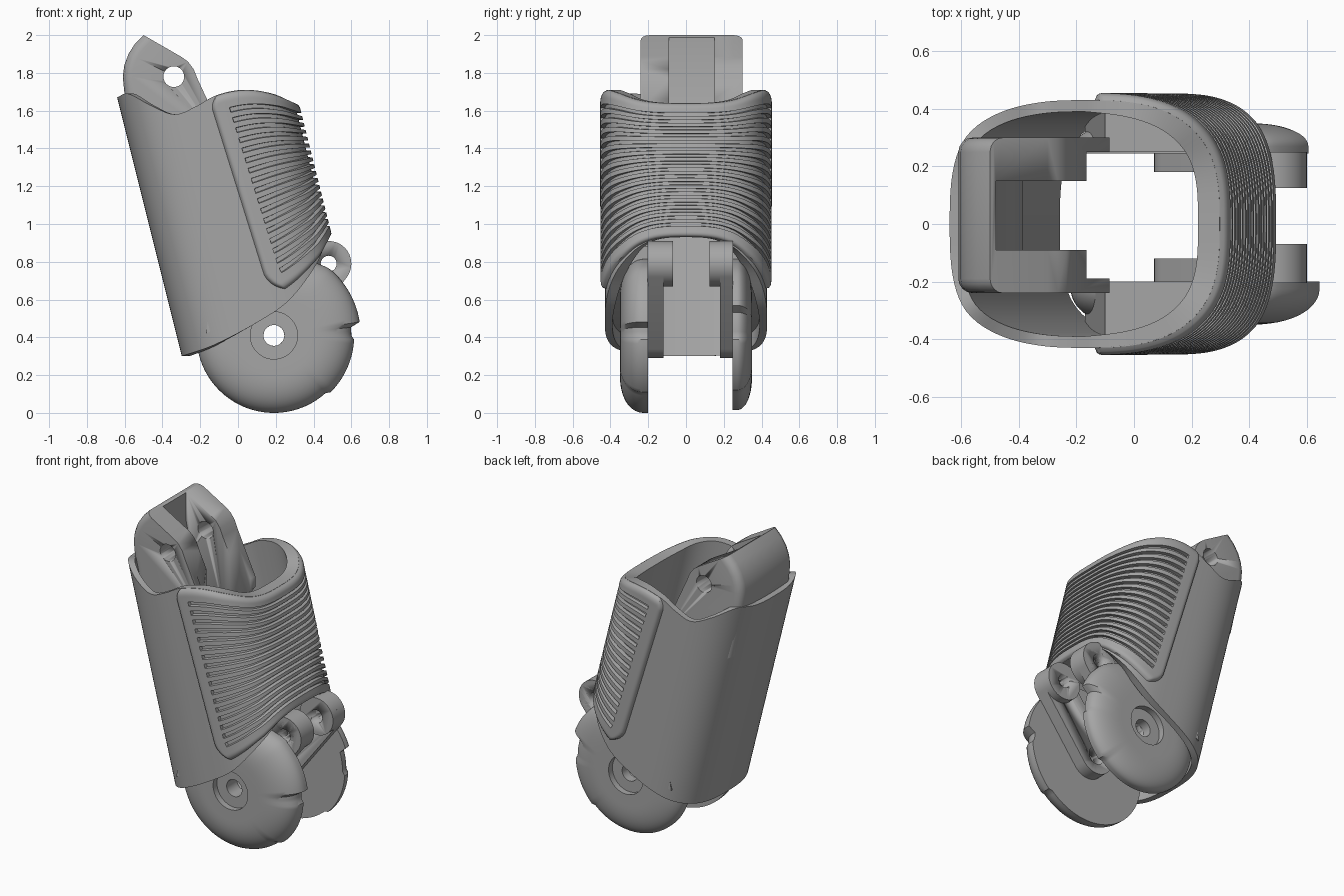
import bpy, bmesh, math

if "Cube" in bpy.data.objects:
    bpy.data.objects.remove(bpy.data.objects["Cube"])

mat = bpy.data.materials.new("plain grey")
mat.diffuse_color = (0.38, 0.38, 0.38, 1)
mat.use_nodes = True
mat.node_tree.nodes["Principled BSDF"].inputs["Base Color"].default_value = mat.diffuse_color


def finish(name, bm, angle=35):
    bmesh.ops.recalc_face_normals(bm, faces=bm.faces)
    me = bpy.data.meshes.new(name)
    bm.to_mesh(me)
    bm.free()
    ob = bpy.data.objects.new(name, me)
    bpy.context.collection.objects.link(ob)
    me.materials.append(mat)
    bpy.ops.object.select_all(action='DESELECT')
    ob.select_set(True)
    bpy.context.view_layer.objects.active = ob
    bpy.ops.object.shade_smooth_by_angle(angle=math.radians(angle))
    return ob


def grid(name, rows, close_rows=False, close_cols=False, angle=35):
    bm = bmesh.new()
    v = [[bm.verts.new(p) for p in r] for r in rows]
    nr, nc = len(v), len(v[0])
    for i in range(nr if close_rows else nr - 1):
        for j in range(nc if close_cols else nc - 1):
            a, b = (i + 1) % nr, (j + 1) % nc
            bm.faces.new((v[i][j], v[i][b], v[a][b], v[a][j]))
    return finish(name, bm, angle)


def prism(name, pts, y0, y1, round_test=None):
    bm = bmesh.new()
    f = bm.faces.new([bm.verts.new((x, y0, z)) for x, z in pts])
    ext = bmesh.ops.extrude_face_region(bm, geom=[f])
    for e in ext["geom"]:
        if isinstance(e, bmesh.types.BMVert):
            e.co.y = y1
    if round_test:
        es = [e for e in bm.edges if abs(e.verts[0].co.y - e.verts[1].co.y) < 1e-5
              and all(round_test(w.co) for w in e.verts)]
        bmesh.ops.bevel(bm, geom=es, offset=0.05, segments=4, profile=0.5, affect='EDGES')
    return finish(name, bm)


def arc(cx, cz, r, a0, a1, n):
    return [(cx + r * math.cos(math.radians(a0 + (a1 - a0) * i / n)),
             cz + r * math.sin(math.radians(a0 + (a1 - a0) * i / n))) for i in range(n + 1)]


def cut(ob, *cutters):
    for c in cutters:
        m = ob.modifiers.new("cut", 'BOOLEAN')
        m.operation, m.solver, m.object = 'DIFFERENCE', 'EXACT', c
        bpy.context.view_layer.objects.active = ob
        bpy.ops.object.modifier_apply(modifier=m.name)
        bpy.data.objects.remove(c)


def curve(pts, x):
    # smooth interpolation through a few points
    n = len(pts)
    x = min(max(x, pts[0][0]), pts[-1][0])
    i = next(k for k in range(n - 1) if x <= pts[k + 1][0] + 1e-9)

    def slope(k):
        a, b = pts[max(k - 1, 0)], pts[min(k + 1, n - 1)]
        return (b[1] - a[1]) / (b[0] - a[0])
    (xa, za), (xb, zb) = pts[i], pts[i + 1]
    h = xb - xa
    t = (x - xa) / h
    return ((2*t**3 - 3*t*t + 1) * za + (t**3 - 2*t*t + t) * h * slope(i)
            + (3*t*t - 2*t**3) * zb + (t**3 - t*t) * h * slope(i + 1))


# Leaning tube: rounded-box section, wavy top rim, swept bottom rim
TOP = [(-1, 1.67), (-.87, 1.69), (-.65, 1.63), (-.4, 1.58), (-.14, 1.62), (.13, 1.68),
       (.47, 1.71), (.78, 1.69), (1, 1.64)]
BOT = [(-1, .30), (-.6, .36), (0, .49), (.39, .60), (.8, .79), (1, .93)]


def section(phi):
    c, s = math.cos(phi), math.sin(phi)
    r = (abs(c)**3 + abs(s)**3) ** (-1 / 3)
    return r * c, r * s


def on_tube(phi, z, off):
    u, v = section(phi)
    nx, ny = u * abs(u), v * abs(v)
    k = off / math.hypot(nx, ny)
    return (-.17 + (1.65 - z) * .25 + .465 * u + nx * k, .43 * v + ny * k, z)


N = 120
rows = []
for side in (0, 1):
    for i in range(9):
        t = i / 8 if side == 0 else 1 - i / 8
        row = []
        for j in range(N):
            phi = 2 * math.pi * j / N
            u = section(phi)[0]
            zb, zt = curve(BOT, u), curve(TOP, u)
            thick = .04 + .035 * max(0, u)
            row.append(on_tube(phi, zb + (zt - zb) * t, -thick * side))
        rows.append(row)
grid("shell", rows, True, True)

# Ribbed grip pad wrapped round the right half
NG, T0, T1, SG = 17, .07, .94, .87
per = (T1 - T0) / NG
ts = [(T0 * i / 8, False) for i in range(8)]
for g in range(NG):
    m = T0 + (g + .5) * per
    ts += [(m - .24 * per, False), (m - .2 * per, True), (m + .2 * per, True), (m + .24 * per, False)]
ts += [(T1 + (1 - T1) * i / 8, False) for i in range(9)]
half = [SG * i / 40 for i in range(41)] + [SG + .004 + (1 - SG - .004) * i / 10 for i in range(11)]
ss = [-s for s in half[:0:-1]] + half
rows = []
for t, groove in ts:
    u0 = .18 - .14 * t
    edge = math.atan2((1 - u0**3) ** (1 / 3), u0)
    edge *= 1 - .13 * max(0, 1 - t / .12)**2 - .06 * max(0, 1 - (1 - t) / .06)**2
    row = []
    for s in ss:
        u = section(s * edge)[0]
        zb, zt = curve(BOT, u) + .1 * (1 - u), curve(TOP, u)
        d = min((1 - abs(s)) * .8, t * .9, (1 - t) * .9)
        h = -.004 + .029 * math.sqrt(1 - (1 - min(d / .035, 1))**2)
        if groove and abs(s) <= SG + 1e-6:
            h = .002
        row.append(on_tube(s * edge, zb + (zt - zb) * t, h))
    rows.append(row)
grid("ribbed_grip", rows)

# Upper knuckle: two lugs joined by a rounded back, with pin hole
left = [(-.5, 2.0), (-.545, 1.955), (-.58, 1.9), (-.602, 1.84), (-.61, 1.78), (-.6, 1.68), (-.525, 1.34)]
right = [(-.2, 1.25), (-.085, 1.42), (-.085, 1.49), (-.215, 1.77), (-.235, 1.82), (-.265, 1.86), (-.3, 1.885)]
knuckle = prism("upper_knuckle", left + right, -.24, .30,
                lambda p: p.x < -.49 and 1.3 < p.z)
cut(knuckle,
    prism("slot_cutter", [(-.48, 2.1), (-.48, 1.8), (-.44, 1.62), (-.35, 1.1), (.1, 1.1), (.1, 2.1)], -.09, .15),
    prism("step_cutter", [(-.165, 1.1), (.1, 1.1), (.1, 1.72), (-.165, 1.72)], -.19, .25),
    prism("pin_cutter", arc(-.34, 1.78, .055, 0, 350, 35), -.5, .5))

# Side webs inside the tube that carry the discs
WEB = [(-.17, .42), (0, .49), (.13, .56), (.3, .71), (.3, .88), (-.1, .88)]
prism("web_front", WEB, -.395, -.2)
prism("web_back", WEB, .25, .395)
for n in ("web_front", "web_back"):
    y = .3
    cut(bpy.data.objects[n], prism("pivot_cutter", arc(.19, .41, .13, 0, 350, 35), -.6, .6))


# Lower domed discs with a recessed pivot hole
def disc(name, sign, y_in, radius):
    prof = [(0, .055, y_in), (0, .055, .31), (0, .125, .31), (0, .125, .35)]
    prof += [(1, v, y_in + .025 + (.325 - y_in) * math.sqrt(max(0, 1 - v**2.4)))
             for v in [math.sin(math.pi / 2 * i / 14) for i in range(15)]]
    prof += [(1, 1, y_in)]
    angles = [math.radians(3 * i) for i in range(120)]
    rows = []
    for kind, r, y in prof:
        row = []
        for a in angles:
            rr = .2 + (radius(math.degrees(a)) - .2) * r if kind else r
            row.append((.19 + rr * math.cos(a), sign * y, .41 + rr * math.sin(a)))
        rows.append(row)
    return grid(name, rows, True, True)


def front_radius(deg):
    if 8 < deg < 80:
        return .46 - .05 * max(0, deg - 50) / 30
    return .425 if deg > 312 else .41


disc("disc_front", -1, .2, front_radius)
disc("disc_back", 1, .245, lambda d: .445 - .03 * max(0, d - 50) / 30 if 20 < d < 80 else .41 if d > 312 else .395)

# Inner arms from the pivot up to the lower hinge lugs
ANG = math.degrees(math.atan2(.38, .29))
capsule = arc(.48, .79, .12, ANG - 90, ANG + 90, 20) + arc(.19, .41, .12, ANG + 90, ANG + 270, 20)
for side, ya, yb, yc in (("front", -.205, -.12, -.07), ("back", .25, .18, .125)):
    arm = prism("arm_" + side, capsule, ya, yb)
    lug = prism("lug_" + side, arc(.48, .79, .12, 0, 352, 44), ya, yc)
    for ob in (arm, lug):
        cut(ob, prism("hole_cutter", arc(.48, .79, .042, 0, 350, 35), -.5, .5))
    cut(arm, prism("hole_cutter", arc(.19, .41, .055, 0, 350, 35), -.5, .5))
